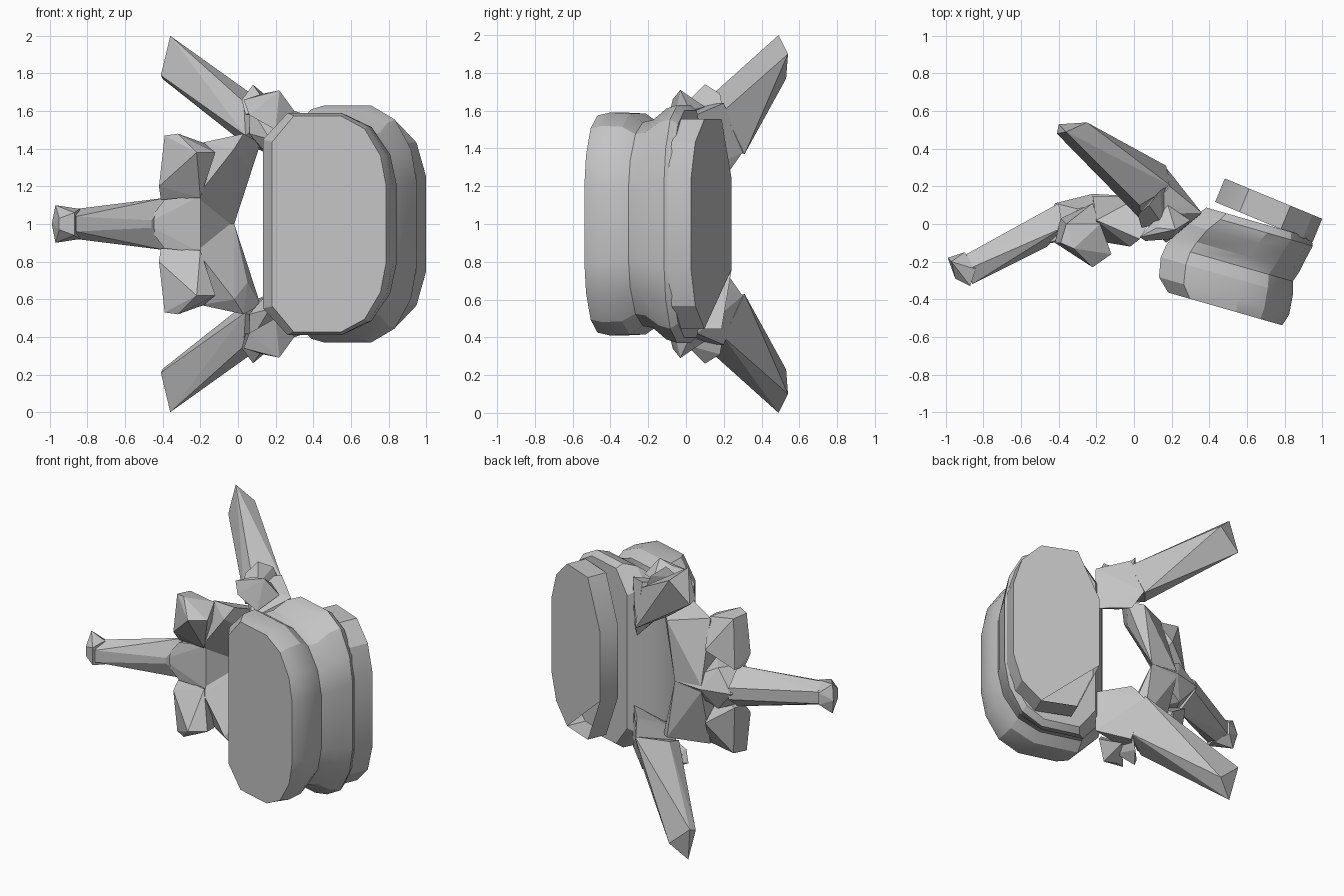
import bpy
import bmesh
import math
from mathutils import Vector, Matrix

MID = 1.0  # height of the mirror plane

if "Cube" in bpy.data.objects:
    bpy.data.objects.remove(bpy.data.objects["Cube"], do_unlink=True)

bone = bpy.data.materials.new("bone_grey")
bone.use_nodes = True
grey = (0.55, 0.55, 0.55, 1)
bone.diffuse_color = grey
bone.node_tree.nodes["Principled BSDF"].inputs["Base Color"].default_value = grey


def finish(name, bm):
    bmesh.ops.recalc_face_normals(bm, faces=bm.faces)
    mesh = bpy.data.meshes.new(name)
    bm.to_mesh(mesh)
    bm.free()
    mesh.materials.append(bone)
    obj = bpy.data.objects.new(name, mesh)
    bpy.context.collection.objects.link(obj)
    return obj


def flip(point):
    x, y, z = point
    return (x, y, 2 * MID - z)


def hull(name, points):
    """Faceted solid wrapped round a few corner points."""
    bm = bmesh.new()
    for point in points:
        bm.verts.new(point)
    result = bmesh.ops.convex_hull(bm, input=bm.verts)
    loose = {g for g in result["geom_interior"] + result["geom_unused"]
             if isinstance(g, bmesh.types.BMVert)}
    bmesh.ops.delete(bm, geom=list(loose), context="VERTS")
    return finish(name, bm)


def hull_pair(name, points):
    """Upper part and its mirrored lower twin."""
    hull("upper_" + name, points)
    hull("lower_" + name, [flip(p) for p in points])


def hull_midline(name, points):
    """Single part that is symmetric about the mirror plane."""
    hull(name, sorted(set(points + [flip(p) for p in points])))


def loft(name, origin, angle, outline, rings, open_corner=None):
    """Capped stack of outline rings, each (depth, left, right, half height)."""
    place = Matrix.Translation(origin) @ Matrix.Rotation(math.radians(angle), 4, "Z")
    full = outline + [(u, -h) for u, h in reversed(outline)]
    bm = bmesh.new()
    loops = []
    for depth, left, right, height in rings:
        centre, half = (left + right) / 2, (right - left) / 2
        loops.append([bm.verts.new(place @ Vector((centre + half * u, depth, height * h)))
                      for u, h in full])
    count = len(full)
    for a, b in zip(loops, loops[1:]):
        for i in range(count):
            j = (i + 1) % count
            bm.faces.new((a[i], a[j], b[j], b[i]))
    bm.faces.new(loops[0])
    bm.faces.new([v for i, v in enumerate(loops[-1]) if i != open_corner])
    return finish(name, bm)


# Vertebral body: waisted drum with a rounded rectangular outline
outline = [(-1, 0.76), (-0.62, 1), (0.2, 1), (0.62, 0.88), (0.9, 0.63), (1, 0.35)]
body = loft("vertebral_body", (0.48, -0.45, MID), -16, outline, [
    (0, -0.31, 0.32, 0.575),
    (0.065, -0.38, 0.34, 0.59),
    (0.17, -0.40, 0.33, 0.585),
    (0.24, -0.39, 0.31, 0.54),
    (0.30, -0.37, 0.33, 0.55),
    (0.38, -0.33, 0.345, 0.61),
    (0.45, -0.27, 0.36, 0.63),
    (0.49, -0.24, 0.34, 0.60),
])

# Disc: flat chamfered slab behind the body, its lower rear corner left open
disc_outline = [(-1, 0.43), (-0.5, 1), (0.35, 1), (0.8, 0.78), (1, 0.45)]
disc = loft("disc_plate", (0.69, 0.01, MID), -22.5, disc_outline, [
    (0, -0.28, 0.28, 0.555),
    (0.135, -0.28, 0.28, 0.555),
], open_corner=8)

for obj in (body, disc):
    bpy.ops.object.select_all(action="DESELECT")
    obj.select_set(True)
    bpy.context.view_layer.objects.active = obj
    bpy.ops.object.shade_smooth_by_angle(angle=math.radians(25))

# Pedicles: short bridges from the body to the arch
hull_pair("pedicle", [
    (0.36, 0.05, 1.30), (0.36, 0.06, 1.58), (0.30, 0.13, 1.30), (0.30, 0.10, 1.60),
    (0.17, -0.10, 1.45), (0.13, 0.00, 1.40), (0.06, 0.02, 1.48), (0.06, 0.05, 1.63),
    (0.17, 0.30, 1.38), (0.21, 0.23, 1.28), (0.19, 0.20, 1.64),
])

# Transverse processes: long wings sweeping back and outward
hull_pair("transverse_process", [
    (-0.36, 0.49, 2.00), (-0.25, 0.54, 1.90), (-0.40, 0.53, 1.77), (-0.41, 0.48, 1.79),
    (0.03, 0.10, 1.65), (0.17, 0.31, 1.37), (0.04, 0.02, 1.47), (0.03, 0.14, 1.43),
    (0.20, 0.20, 1.60),
])

# Superior articular bumps beside the wing roots
hull_pair("rear_facet", [
    (0.08, 0.10, 1.74), (0.02, 0.05, 1.66), (0.04, -0.02, 1.58), (0.14, 0.18, 1.69),
    (0.18, 0.20, 1.58), (0.15, 0.00, 1.64),
])
hull_pair("front_facet", [
    (0.22, -0.03, 1.71), (0.12, -0.02, 1.69), (0.03, -0.07, 1.66), (0.30, 0.02, 1.60),
    (0.06, -0.09, 1.58), (0.20, -0.08, 1.50), (0.18, 0.10, 1.62),
])

# Laminae: sloping plates from the pedicles to the midline
hull_pair("lamina", [
    (-0.02, 0.15, 1.00), (-0.20, 0.03, 1.00), (-0.22, 0.15, 1.02), (-0.20, -0.09, 1.17),
    (0.05, 0.00, 1.31), (0.03, -0.08, 1.48), (0.12, 0.07, 1.43), (0.04, 0.15, 1.40),
    (-0.20, 0.02, 1.43), (-0.02, -0.12, 1.40),
])

# Inferior articular processes: blocky knobs beside the spine root
hull_pair("articular_knob", [
    (-0.39, -0.10, 1.47), (-0.32, -0.13, 1.48), (-0.22, -0.23, 1.38), (-0.42, -0.10, 1.20),
    (-0.41, -0.05, 1.13), (-0.36, 0.00, 1.46), (-0.20, -0.08, 1.14), (-0.18, 0.00, 1.43),
    (-0.22, 0.11, 1.25), (-0.39, 0.03, 1.13), (-0.12, -0.16, 1.38),
])

# Spinous process: hub, tapering shaft and flared tip
hull_midline("spine_hub", [
    (-0.49, -0.11, 1.00), (-0.39, -0.08, 1.13), (-0.20, -0.06, 1.15), (-0.22, 0.16, 1.00),
    (-0.42, 0.11, 1.00), (-0.30, 0.08, 1.14), (-0.03, 0.15, 1.00),
])
hull_midline("spine_shaft", [
    (-0.46, -0.12, 1.02), (-0.40, 0.11, 1.04), (-0.38, -0.02, 1.14),
    (-0.86, -0.32, 1.04), (-0.89, -0.16, 1.04), (-0.86, -0.23, 1.08),
])
hull_midline("spine_tip", [
    (-0.99, -0.18, 1.00), (-0.97, -0.20, 1.10), (-0.95, -0.29, 1.03), (-0.87, -0.33, 1.06),
    (-0.90, -0.15, 1.04), (-0.84, -0.24, 1.08),
])
